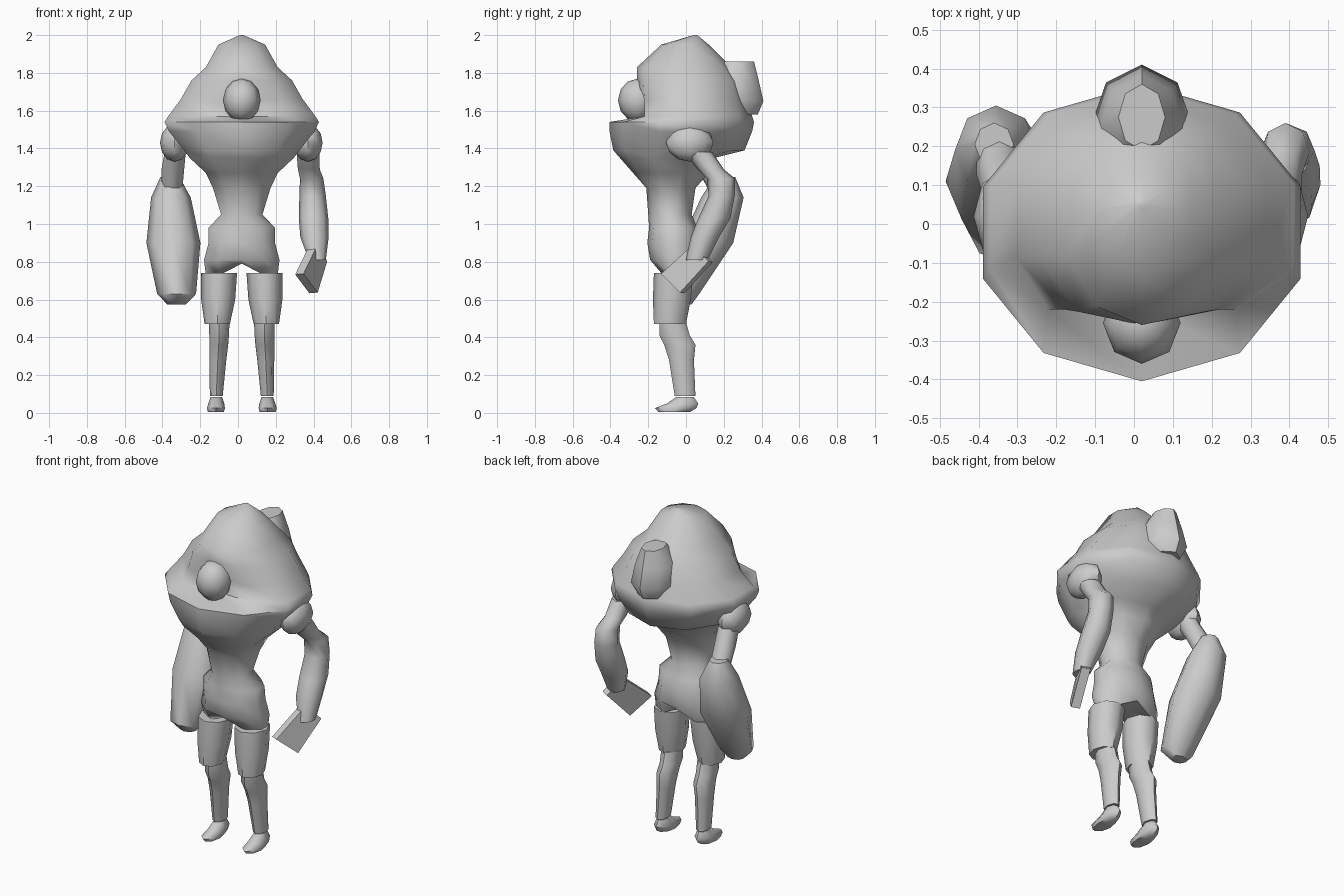
import bpy, bmesh, math
from mathutils import Vector

cube = bpy.data.objects.get("Cube")
if cube:
    bpy.data.objects.remove(cube)

grey = bpy.data.materials.new("plain_grey")
grey.use_nodes = True
tone = (0.6, 0.6, 0.6, 1)
grey.diffuse_color = tone
grey.node_tree.nodes["Principled BSDF"].inputs["Base Color"].default_value = tone

MID = 0.02  # centre line of the body


def finish(name, bm, angle=50):
    bmesh.ops.recalc_face_normals(bm, faces=bm.faces)
    mesh = bpy.data.meshes.new(name)
    bm.to_mesh(mesh)
    bm.free()
    mesh.materials.append(grey)
    obj = bpy.data.objects.new(name, mesh)
    bpy.context.collection.objects.link(obj)
    bpy.ops.object.select_all(action="DESELECT")
    obj.select_set(True)
    bpy.context.view_layer.objects.active = obj
    bpy.ops.object.shade_smooth_by_angle(angle=math.radians(angle))
    return obj


def loft(name, rings, sides=8, angle=50):
    """Rings are (x, z, half width, front y, back y, dent limit, centre lift)."""
    bm = bmesh.new()
    loops = []
    for x, z, rx, front, back, *extra in rings:
        dent = extra[0] if extra else None
        lift = extra[1] if len(extra) > 1 else 0
        loop = []
        for i in range(sides):
            a = 2 * math.pi * i / sides - math.pi / 2
            px = x + rx * math.cos(a)
            py = (front + back) / 2 + (back - front) / 2 * math.sin(a)
            if dent is not None:
                py = max(py, dent)
            pz = z + (lift if abs(px - x) < 0.01 else 0)
            loop.append(bm.verts.new((px, py, pz)))
        loops.append(loop)
    for a, b in zip(loops, loops[1:]):
        for i in range(sides):
            j = (i + 1) % sides
            bm.faces.new((a[i], a[j], b[j], b[i]))
    # caps fan out from a centre point
    for loop, ring in ((loops[0], rings[0]), (loops[-1], rings[-1])):
        c = sum((v.co for v in loop), Vector()) / sides
        if len(ring) > 6:
            c.z = ring[1] + ring[6]
        cv = bm.verts.new(c)
        for i in range(sides):
            bm.faces.new((loop[i], loop[(i + 1) % sides], cv))
    return finish(name, bm, angle)


def ball(name, centre, radii, segments=8, rows=6):
    bm = bmesh.new()
    bmesh.ops.create_uvsphere(bm, u_segments=segments, v_segments=rows, radius=1)
    for v in bm.verts:
        v.co = Vector(c + r * k for c, r, k in zip(centre, radii, v.co))
    return finish(name, bm, 60)


# Hooded head with hollow face and jutting lip, running down into the torso
loft("hood_and_torso", [
    (MID, 2.0, 0.01, 0.04, 0.06),
    (MID, 1.95, 0.13, -0.13, 0.12),
    (MID, 1.83, 0.2, -0.26, 0.24),
    (MID, 1.76, 0.28, -0.28, 0.29, -0.26),
    (MID, 1.66, 0.34, -0.3, 0.32, -0.22),
    (MID, 1.57, 0.41, -0.36, 0.35, -0.22),
    (MID, 1.54, 0.43, -0.405, 0.36),
    (MID, 1.49, 0.405, -0.405, 0.35),
    (MID, 1.39, 0.32, -0.385, 0.31),
    (MID, 1.35, 0.29, -0.35, 0.15),
    (MID, 1.27, 0.2, -0.28, 0.12),
    (MID, 1.19, 0.16, -0.21, 0.05),
    (MID, 1.05, 0.115, -0.2, 0.03),
    (MID, 0.98, 0.185, -0.195, 0.06),
    (MID, 0.9, 0.185, -0.205, 0.08),
    (MID, 0.81, 0.21, -0.19, 0.08),
    (MID, 0.73, 0.2, -0.14, 0.05, None, 0.06),
], sides=10, angle=62)

# Rounded face inside the hood, hump behind it
ball("face", (MID, -0.255, 1.655), (0.1, 0.105, 0.115))
loft("back_hump", [
    (MID, 1.86, 0.06, 0.19, 0.36),
    (MID, 1.76, 0.11, 0.1, 0.385),
    (MID, 1.65, 0.13, 0.1, 0.41),
    (MID, 1.58, 0.09, 0.1, 0.38),
])

# Legs and feet, mirrored about the centre line
for side, word in ((1, "left"), (-1, "right")):
    def at(offset):
        return MID + side * offset
    loft(word + "_thigh", [
        (at(0.12), 0.74, 0.095, -0.17, 0.04),
        (at(0.125), 0.6, 0.09, -0.175, 0.025),
        (at(0.13), 0.47, 0.067, -0.17, 0.0),
    ])
    loft(word + "_shin", [
        (at(0.12), 0.48, 0.055, -0.14, 0.0),
        (at(0.12), 0.41, 0.052, -0.14, 0.02),
        (at(0.122), 0.36, 0.05, -0.115, 0.05),
        (at(0.127), 0.28, 0.045, -0.09, 0.042),
        (at(0.135), 0.09, 0.034, -0.06, 0.05),
    ])
    loft(word + "_foot", [
        (at(0.135), 0.085, 0.03, -0.05, 0.04),
        (at(0.135), 0.05, 0.042, -0.1, 0.065),
        (at(0.137), 0.025, 0.048, -0.165, 0.055),
        (at(0.137), 0.004, 0.042, -0.145, 0.02),
    ])

# Slim left arm
ball("left_shoulder", (0.37, 0.02, 1.43), (0.078, 0.125, 0.1))
loft("left_arm", [
    (0.37, 1.38, 0.06, -0.01, 0.14),
    (0.375, 1.29, 0.058, 0.06, 0.2),
    (0.39, 1.24, 0.062, 0.11, 0.26),
    (0.395, 1.15, 0.07, 0.12, 0.258),
    (0.4, 1.03, 0.078, 0.065, 0.235),
    (0.405, 0.93, 0.075, 0.025, 0.175),
    (0.42, 0.81, 0.045, 0.0, 0.115),
])

# Flat tilted left hand
bm = bmesh.new()
corners = [Vector(p) for p in ((0.4, 0.05, 0.89), (0.325, -0.12, 0.735),
                               (0.4, -0.02, 0.635), (0.45, 0.13, 0.8))]
normal = (corners[1] - corners[0]).cross(corners[3] - corners[0]).normalized()
front, back = ([bm.verts.new(c + normal * d) for c in corners] for d in (0.025, -0.025))
bm.faces.new(front)
bm.faces.new(back)
for i in range(4):
    j = (i + 1) % 4
    bm.faces.new((front[i], front[j], back[j], back[i]))
finish("left_hand", bm, 30)

# Heavy right arm ending in a club
ball("right_shoulder", (-0.335, 0.02, 1.43), (0.078, 0.12, 0.1))
loft("right_upper_arm", [
    (-0.33, 1.4, 0.055, -0.01, 0.13),
    (-0.345, 1.29, 0.06, 0.06, 0.19),
    (-0.35, 1.18, 0.055, 0.12, 0.25),
])
loft("right_club_forearm", [
    (-0.36, 1.25, 0.05, 0.15, 0.26),
    (-0.355, 1.14, 0.105, 0.08, 0.305),
    (-0.342, 0.9, 0.143, -0.03, 0.25),
    (-0.325, 0.63, 0.103, -0.1, 0.07),
    (-0.325, 0.575, 0.05, -0.05, 0.03),
])
